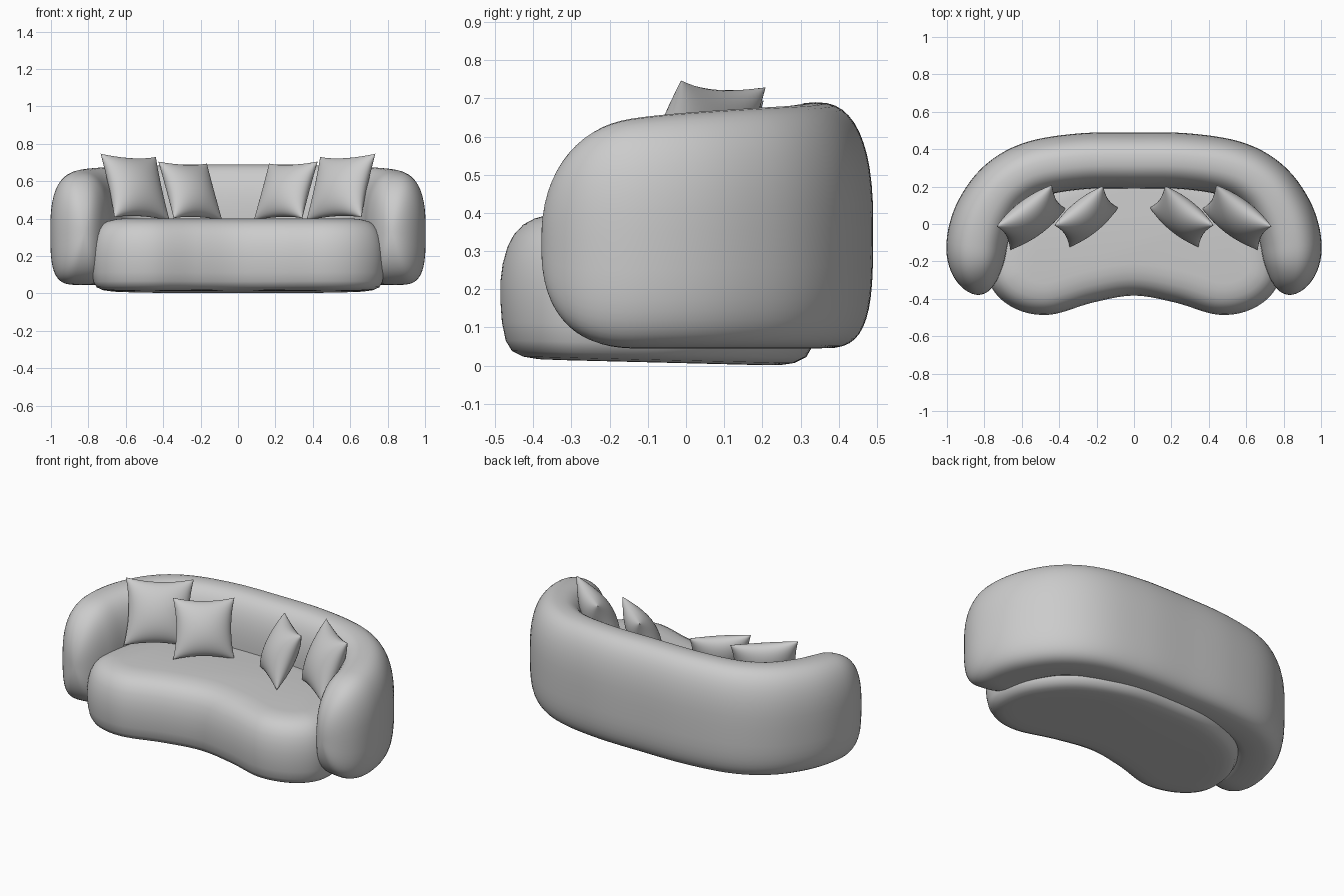
import bpy, bmesh, math
from mathutils import Vector, Matrix

if "Cube" in bpy.data.objects:
    bpy.data.objects.remove(bpy.data.objects["Cube"])


def make_object(name, bm):
    bmesh.ops.remove_doubles(bm, verts=bm.verts, dist=1e-5)
    bmesh.ops.recalc_face_normals(bm, faces=bm.faces)
    mesh = bpy.data.meshes.new(name)
    bm.to_mesh(mesh)
    bm.free()
    for p in mesh.polygons:
        p.use_smooth = True
    ob = bpy.data.objects.new(name, mesh)
    bpy.context.collection.objects.link(ob)
    return ob


def catmull(pts, n, closed=False):
    """Smooth curve through points of any dimension."""
    count, out = len(pts), []
    get = (lambda i: pts[i % count]) if closed else (lambda i: pts[max(0, min(count - 1, i))])
    for i in range(count if closed else count - 1):
        a, b, c, d = (Vector(get(i + k)) for k in (-1, 0, 1, 2))
        for j in range(n):
            t = j / n
            out.append(0.5 * (2 * b + (c - a) * t + (2 * a - 5 * b + 4 * c - d) * t * t
                              + (3 * b - a - 3 * c + d) * t ** 3))
    if not closed:
        out.append(Vector(pts[-1]))
    return out


def skin(bm, rings, cap=True):
    """Join closed rings of points with quads."""
    vs = [[bm.verts.new(p) for p in r] for r in rings]
    m = len(vs[0])
    for a, b in zip(vs, vs[1:]):
        for j in range(m):
            k = (j + 1) % m
            bm.faces.new((a[j], a[k], b[k], b[j]))
    if cap:
        bm.faces.new(vs[0])
        bm.faces.new(vs[-1])


def spow(v, e):
    return math.copysign(abs(v) ** e, v)


# Seat: kidney outline, stacked rings inset along the outline normal
half = [(0.22, -0.42), (0.45, -0.485), (0.63, -0.455), (0.755, -0.35), (0.785, -0.2),
        (0.735, 0.0), (0.57, 0.2), (0.3, 0.32)]
outline = catmull([(0, -0.383)] + half + [(0, 0.345)]
                  + [(-x, y) for x, y in reversed(half)], 8, True)
profile = [(0.16, 0.0), (0.10, 0.001), (0.06, 0.007), (0.03, 0.022), (0.014, 0.05),
           (0.004, 0.1), (0, 0.16), (0, 0.21), (0.006, 0.26), (0.018, 0.305), (0.035, 0.34),
           (0.06, 0.368), (0.09, 0.385), (0.13, 0.396), (0.17, 0.400)]
rings = []
for inset, z in profile:
    ring = []
    for i, p in enumerate(outline):
        d = (outline[(i + 1) % len(outline)] - outline[i - 1]).normalized()
        q = p + Vector((-d.y, d.x)) * inset
        zz = z + max(0, 0.25 - q.y) * 0.025 * (1 - z / 0.4)
        ring.append((q.x, q.y, zz))
    rings.append(ring)
bm = bmesh.new()
skin(bm, rings)
make_object("seat", bm)

# Backrest with arms: superellipse section swept along a curved path
# path values: x, y, half width, top height
path_half = [(0.28, 0.335, 0.15, 0.688), (0.53, 0.293, 0.152, 0.682), (0.69, 0.2, 0.157, 0.676),
             (0.79, 0.06, 0.163, 0.667), (0.836, -0.08, 0.164, 0.655),
             (0.842, -0.22, 0.155, 0.635), (0.82, -0.378, 0.135, 0.60)]
path = catmull([(-x, y, w, h) for x, y, w, h in reversed(path_half)]
               + [(0, 0.34, 0.15, 0.69)] + path_half, 12)
lengths = [0]
for a, b in zip(path, path[1:]):
    lengths.append(lengths[-1] + (b.xy - a.xy).length)
total = lengths[-1]


def at(s):
    s = min(max(s, 0), total)
    i = 0
    while i < len(path) - 2 and lengths[i + 1] < s:
        i += 1
    t = (s - lengths[i]) / (lengths[i + 1] - lengths[i])
    return path[i].lerp(path[i + 1], t)


CAP, M = 0.26, 48
cap_s = [CAP * (1 - math.cos(math.pi / 2 * i / 16)) for i in range(17)]
mid_s = [CAP + (total - 2 * CAP) * i / 70 for i in range(1, 70)]
stations = cap_s + mid_s + [total - s for s in reversed(cap_s)]
rings = []
for s in stations:
    p = at(s)
    d = (at(s + 0.02).xy - at(s - 0.02).xy).normalized()
    side = Vector((-d.y, d.x))
    u = max(0, 1 - min(s, total - s) / CAP)
    kw = max(0.0, 1 - u ** 2.3) ** (1 / 2.0)
    kh = max(0.0, 1 - u ** 2.6) ** (1 / 2.3)
    zc, hh = (p[3] + 0.045) / 2, (p[3] - 0.045) / 2
    ring = []
    for j in range(M):
        a = 2 * math.pi * j / M
        e = 2 / 2.5 if math.sin(a) > 0 else 2 / 3.6
        o = p.xy + side * (p[2] * kw * spow(math.cos(a), e))
        ring.append((o.x, o.y, zc + hh * kh * spow(math.sin(a), e)))
    rings.append(ring)
bm = bmesh.new()
skin(bm, rings, cap=False)
make_object("backrest_and_arms", bm)


# Throw pillows: puffed square with pinched corners
def pillow(name, loc, size, thick, turn, tilt, roll):
    bm, n = bmesh.new(), 24
    for sgn in (-1, 1):
        g = []
        for i in range(n + 1):
            for j in range(n + 1):
                u = math.sin(math.pi / 2 * (2 * i / n - 1))
                v = math.sin(math.pi / 2 * (2 * j / n - 1))
                x = size / 2 * u * (1 - 0.11 * (1 - v * v))
                z = size / 2 * v * (1 - 0.11 * (1 - u * u))
                y = sgn * thick / 2 * max(0, (1 - u * u) * (1 - v * v)) ** 0.5
                g.append(bm.verts.new((x, y, z)))
        for i in range(n):
            for j in range(n):
                k = i * (n + 1) + j
                bm.faces.new((g[k], g[k + 1], g[k + n + 2], g[k + n + 1]))
    ob = make_object(name, bm)
    ob.matrix_world = (Matrix.Translation(loc) @ Matrix.Rotation(math.radians(turn), 4, 'Z')
                       @ Matrix.Rotation(math.radians(-tilt), 4, 'X')
                       @ Matrix.Rotation(math.radians(roll), 4, 'Y'))


for label, s in (("left", -1), ("right", 1)):
    pillow("outer_pillow_" + label, (s * 0.55, 0.035, 0.568), 0.37, 0.17, -s * 38, 23, -s * 3)
    pillow("inner_pillow_" + label, (s * 0.255, 0.04, 0.548), 0.335, 0.16, -s * 40, 25, -s * 2)
